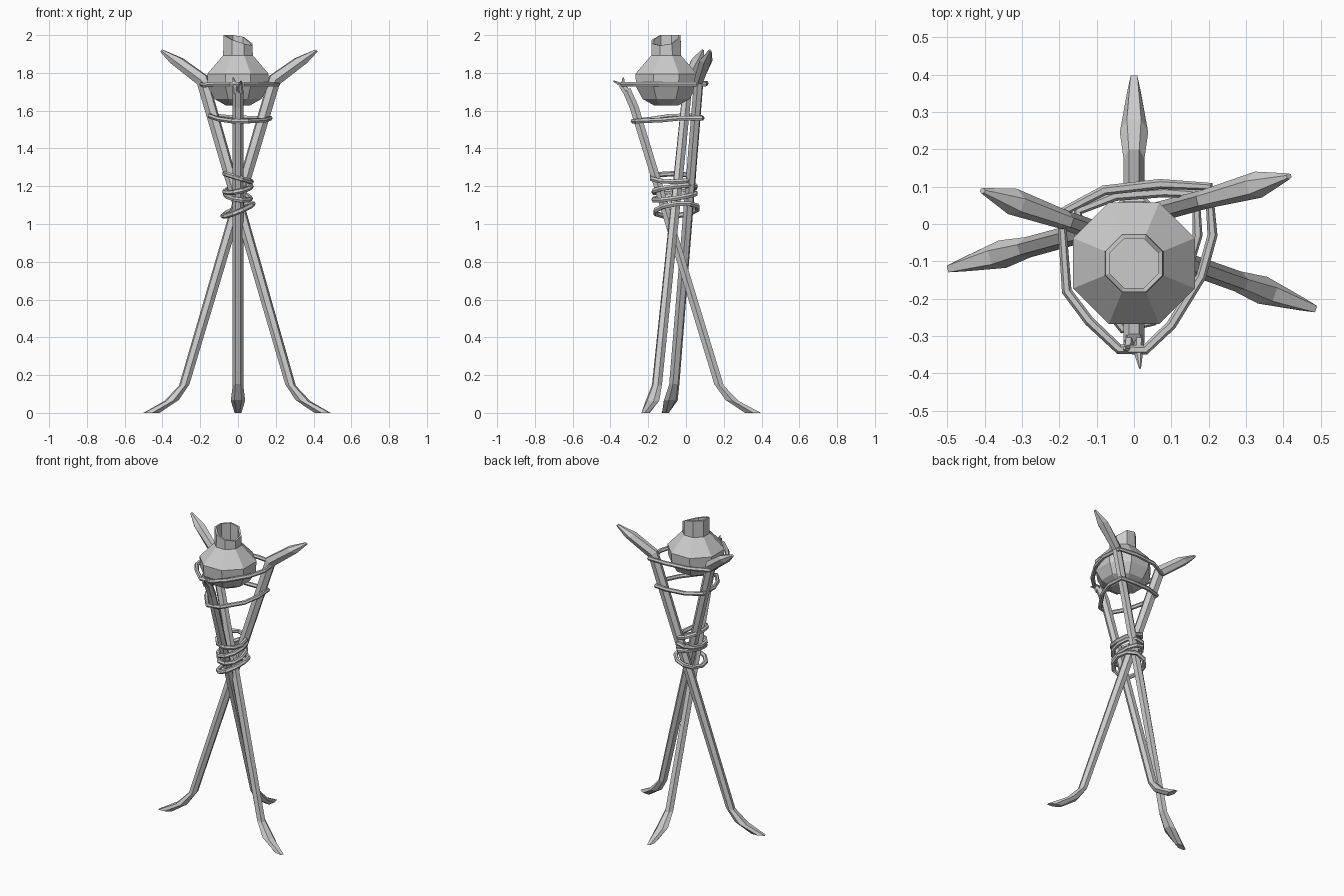
import bpy, bmesh
from math import sin, cos, pi, radians
from mathutils import Vector

if "Cube" in bpy.data.objects:
    bpy.data.objects.remove(bpy.data.objects["Cube"])


def loft(name, rings):
    """Skin a list of equal-sized vertex rings and cap both ends."""
    bm = bmesh.new()
    vs = [[bm.verts.new(p) for p in r] for r in rings]
    n = len(rings[0])
    for a, b in zip(vs, vs[1:]):
        for i in range(n):
            j = (i + 1) % n
            bm.faces.new((a[i], a[j], b[j], b[i]))
    bm.faces.new(vs[0])
    bm.faces.new(vs[-1])
    bmesh.ops.recalc_face_normals(bm, faces=bm.faces)
    me = bpy.data.meshes.new(name)
    bm.to_mesh(me)
    bm.free()
    ob = bpy.data.objects.new(name, me)
    bpy.context.collection.objects.link(ob)
    return ob


def pole(name, base, direction, sections):
    """Six-sided pole. Section: (along, z, half width, thickness along, thickness z, side shift)."""
    d = Vector((*direction, 0)).normalized()
    side = Vector((-d.y, d.x, 0))
    rings = []
    for t, z, w, ht, hz, s in sections:
        c = Vector((*base, z)) + d * t + side * s
        thick = d * ht + Vector((0, 0, hz))
        rings.append([c + side * w * cos(k * pi / 3) + thick * sin(k * pi / 3) / 0.866
                      for k in range(6)])
    return loft(name, rings)


def cord(name, pts, radius=0.0135, cyclic=True):
    """Faceted rope along a path."""
    cu = bpy.data.curves.new(name, 'CURVE')
    cu.dimensions = '3D'
    cu.bevel_depth = radius
    cu.bevel_resolution = 1
    cu.use_fill_caps = True
    sp = cu.splines.new('POLY')
    sp.points.add(len(pts) - 1)
    for p, q in zip(sp.points, pts):
        p.co = (*q, 1)
    sp.use_cyclic_u = cyclic
    sp.use_smooth = False
    ob = bpy.data.objects.new(name, cu)
    bpy.context.collection.objects.link(ob)
    bpy.context.view_layer.objects.active = ob
    bpy.ops.object.select_all(action='DESELECT')
    ob.select_set(True)
    bpy.ops.object.convert(target='MESH')
    return ob


# Three crossing poles with splayed feet
foot = [(-0.475, 0.0, 0.018, 0.042, 0.0, 0),
        (-0.365, 0.065, 0.038, 0.035, 0.003, 0),
        (-0.295, 0.148, 0.028, 0.025, 0.004, 0)]
leaf = [(0.20, 1.762, 0.026, 0.025, -0.022, 0),
        (0.345, 1.865, 0.036, 0.03, -0.012, 0),
        (0.43, 1.918, 0.008, 0.006, -0.005, 0)]
broken = [(0.155, 1.62, 0.028, 0.023, -0.005, 0),
          (0.195, 1.71, 0.028, 0.02, -0.01, 0)]
pole("left_foot_pole", (0, 0.015), (0.92, 0.25), foot + leaf)
pole("right_foot_pole", (0, -0.055), (-0.93, 0.33), foot + leaf)
pole("back_foot_pole", (0, -0.12), (0, -1), foot + broken)

# Splintered ends of the snapped pole
pole("splinter_left", (0, -0.12), (0, -1),
     [(0.195, 1.70, 0.014, 0.018, -0.008, -0.014), (0.215, 1.735, 0.014, 0.012, -0.006, -0.016),
      (0.212, 1.775, 0.004, 0.004, 0, -0.026)])
pole("splinter_right", (0, -0.12), (0, -1),
     [(0.195, 1.70, 0.014, 0.018, -0.008, 0.014), (0.225, 1.74, 0.012, 0.012, -0.006, 0.012),
      (0.265, 1.758, 0.003, 0.003, -0.002, 0.016)])


# Eight-sided pot with a broken, open neck
def pot_ring(r, z):
    zs = z if isinstance(z, (list, tuple)) else [z] * 8
    return [(r * cos(radians(22.5 + 45 * k)), -0.105 + r * sin(radians(22.5 + 45 * k)), zs[k])
            for k in range(8)]


rim = [1.955, 1.99, 2.0, 2.0, 2.0, 1.975, 1.955, 1.945]
loft("pot", [pot_ring(r, z) for r, z in
             [(0.07, 1.628), (0.135, 1.662), (0.172, 1.725), (0.176, 1.795), (0.085, 1.893),
              (0.083, rim), (0.071, rim), (0.071, 1.88)]])

# Two support hoops tied round the poles
cord("upper_hoop", [(-0.195, 0.03, 1.74), (-0.08, 0.09, 1.745), (0.07, 0.107, 1.745),
                    (0.2, 0.1, 1.74), (0.21, -0.03, 1.74), (0.18, -0.14, 1.74),
                    (0.1, -0.27, 1.74), (0.03, -0.337, 1.74), (-0.04, -0.335, 1.74),
                    (-0.12, -0.26, 1.74), (-0.18, -0.18, 1.735)])
cord("lower_hoop", [(-0.15, 0.035, 1.575), (-0.05, 0.075, 1.565), (0.08, 0.085, 1.56),
                    (0.165, 0.08, 1.56), (0.17, -0.03, 1.56), (0.14, -0.13, 1.55),
                    (0.05, -0.26, 1.545), (-0.03, -0.28, 1.545), (-0.1, -0.19, 1.555),
                    (-0.145, -0.09, 1.57)])

# Lashing where the poles cross: tilted loops with uneven heights
for i, (z, sx, sy, rx, cy) in enumerate([(1.245, -0.3, 0.0, 0.07, -0.07),
                                         (1.185, 0.2, 0.12, 0.07, -0.06),
                                         (1.145, -0.15, 0.15, 0.066, -0.06),
                                         (1.075, 0.4, 0.1, 0.08, -0.05)]):
    pts = []
    for k in range(10):
        a = 2 * pi * k / 10
        x, y = rx * cos(a), 0.115 * sin(a)
        pts.append((x, cy + y, z + sx * x + sy * y))
    cord(f"lashing_{i + 1}", pts, 0.014)
